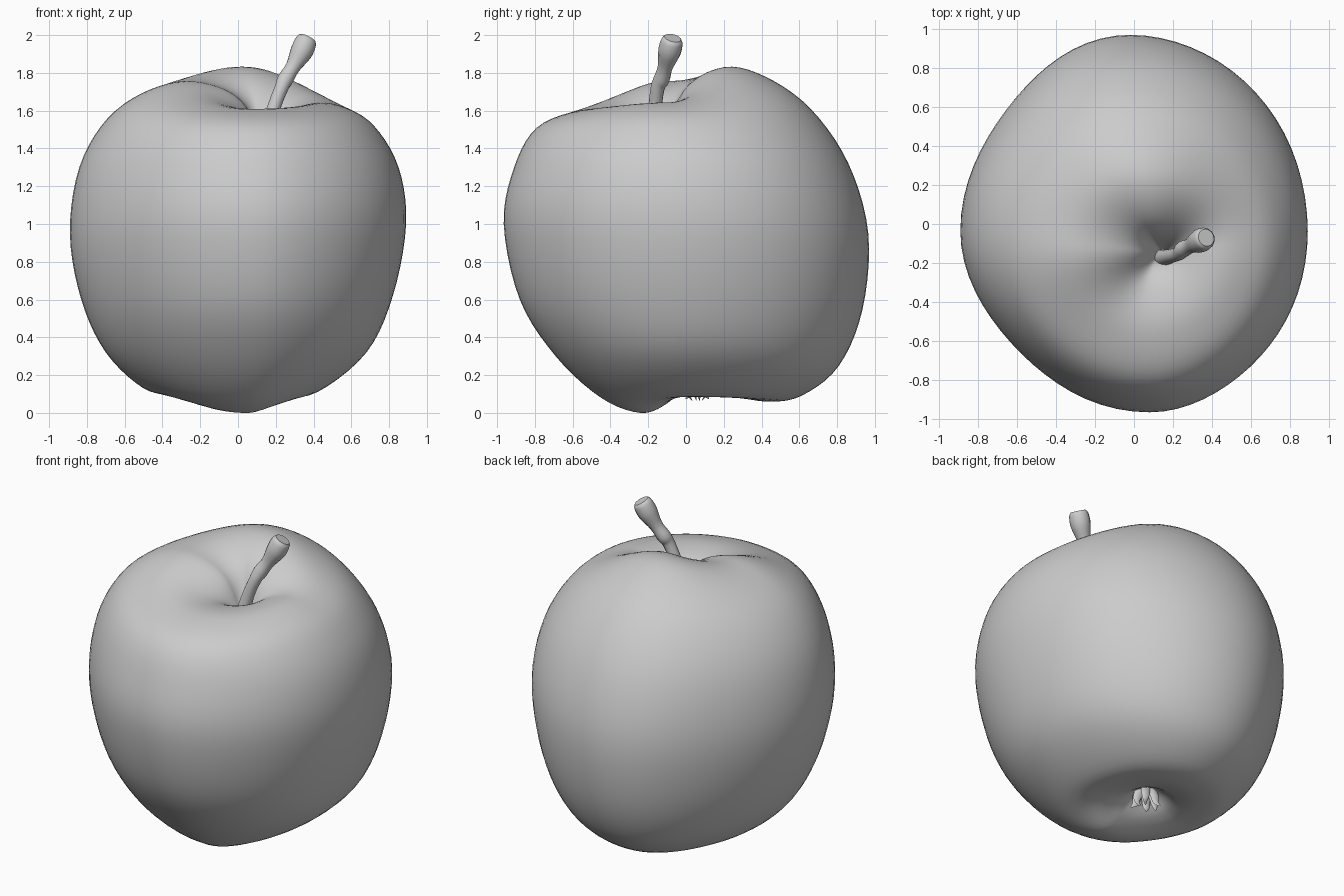
import bpy, bmesh, random
from math import sin, cos, pi, tau
from mathutils import Vector

if "Cube" in bpy.data.objects:
    bpy.data.objects.remove(bpy.data.objects["Cube"])

random.seed(4)


def loft(name, rings, angle=180):
    """Skin a list of equal-length point rings, capping both ends."""
    bm = bmesh.new()
    rows = [[bm.verts.new(p) for p in ring] for ring in rings]
    n = len(rows[0])
    for a, b in zip(rows, rows[1:]):
        for i in range(n):
            j = (i + 1) % n
            bm.faces.new((a[i], a[j], b[j], b[i]))
    bm.faces.new(rows[0][::-1])
    bm.faces.new(rows[-1])
    bmesh.ops.remove_doubles(bm, verts=bm.verts, dist=0.0005)
    bmesh.ops.recalc_face_normals(bm, faces=bm.faces)
    me = bpy.data.meshes.new(name)
    bm.to_mesh(me)
    bm.free()
    ob = bpy.data.objects.new(name, me)
    bpy.context.collection.objects.link(ob)
    for o in bpy.context.selected_objects:
        o.select_set(False)
    ob.select_set(True)
    bpy.context.view_layer.objects.active = ob
    bpy.ops.object.shade_smooth_by_angle(angle=angle * pi / 180)
    return ob


def spline(pts, steps):
    """Catmull-Rom samples through a list of points."""
    pts = [Vector(p) for p in pts]
    p = [pts[0] * 2 - pts[1]] + pts + [pts[-1] * 2 - pts[-2]]
    out = []
    for i in range(1, len(p) - 2):
        a, b, c, d = p[i - 1:i + 3]
        for s in range(steps):
            t = s / steps
            out.append(0.5 * (2 * b + (c - a) * t + (2 * a - 5 * b + 4 * c - d) * t * t
                              + (3 * b - a - 3 * c + d) * t ** 3))
    return out + [pts[-1]]


def tube(name, path, sides, flat=1.0, steps=4):
    """Round tube along (x, y, z, radius) points."""
    pts = spline(path, steps)
    rings = []
    for i, p in enumerate(pts):
        d = (pts[min(i + 1, len(pts) - 1)] - pts[max(i - 1, 0)]).to_3d().normalized()
        u = d.cross(Vector((0.3, 1, 0.1))).normalized()
        v = d.cross(u)
        rings.append([p.to_3d() + p[3] * (u * cos(tau * k / sides) + v * flat * sin(tau * k / sides))
                      for k in range(sides)])
    return loft(name, rings, 50)


# Apple flesh: four meridian profiles (offset, z) from calyx pit to stem pit
STEPS, SIDES = 5, 72
front = spline([(.1, .2), (0, .15), (-.1, .05), (-.24, 0), (-.45, .08), (-.69, .3), (-.88, .6),
                (-.965, 1), (-.91, 1.3), (-.79, 1.51), (-.57, 1.6), (-.38, 1.6), (-.23, 1.54), (-.15, 1.4)], STEPS)
back = spline([(.1, .2), (.17, .15), (.25, .1), (.42, .06), (.61, .09), (.81, .25), (.935, .55),
               (.965, .95), (.86, 1.32), (.66, 1.61), (.42, 1.78), (.2, 1.83), (-.01, 1.71), (-.15, 1.4)], STEPS)
left = spline([(-.05, .2), (-.13, .17), (-.22, .12), (-.34, .1), (-.5, .13), (-.7, .32), (-.83, .6),
               (-.89, .95), (-.84, 1.3), (-.69, 1.56), (-.47, 1.71), (-.23, 1.755), (.01, 1.66), (.15, 1.4)], STEPS)
right = spline([(-.05, .2), (.03, .17), (.1, .12), (.23, .09), (.42, .11), (.68, .32), (.82, .62),
                (.89, 1), (.85, 1.3), (.72, 1.52), (.56, 1.62), (.4, 1.64), (.24, 1.57), (.15, 1.4)], STEPS)
rings = []
for i, (f, b, l, r) in enumerate(zip(front, back, left, right)):
    t = i / (len(front) - 1)
    ends = .15 * t ** 8 - .05 * (1 - t) ** 8
    cy = .1 - .25 * t
    ring = []
    for k in range(SIDES):
        c, s = cos(tau * k / SIDES), sin(tau * k / SIDES)
        px, py = (r if c > 0 else l), (b if s > 0 else f)
        cx = ends + (.08 * sin(pi * t) if s < 0 else -.02 * sin(pi * t))
        # slightly squeezed corners, as seen from the top
        g = 1 + sin(pi * t) ** 2 * (2 * s * c) ** 2 * (-.025 + .025 * c + .012 * s * (c > 0))
        ring.append((cx + (px[0] - cx) * abs(c) * g, cy + (py[0] - cy) * abs(s) * g,
                     px[1] * c * c + py[1] * s * s))
    rings.append(ring)
loft("apple_body", rings)

# Leaning stem with a thick knobbed end
tube("stem", [(.12, -.18, 1.36, .05), (.185, -.165, 1.6, .037), (.23, -.15, 1.72, .037), (.25, -.13, 1.765, .043),
              (.29, -.11, 1.83, .04), (.335, -.088, 1.91, .06), (.36, -.075, 1.965, .058),
              (.37, -.07, 1.985, .045)], 14)

# Dried sepals in the bottom pit
for k in range(6):
    a = tau * k / 6 + random.uniform(-.3, .3)
    c, s = cos(a), sin(a)
    tip = random.uniform(.03, .1)
    path = [(-.04 + c * q, .06 + s * q, z, w) for q, z, w in
            ((.02, .21, .03), (.05, .15, .028), (.06, .1, .02), (tip, random.uniform(.06, .08), .003))]
    tube(f"sepal_{k + 1}", path, 6, .4, 3)
